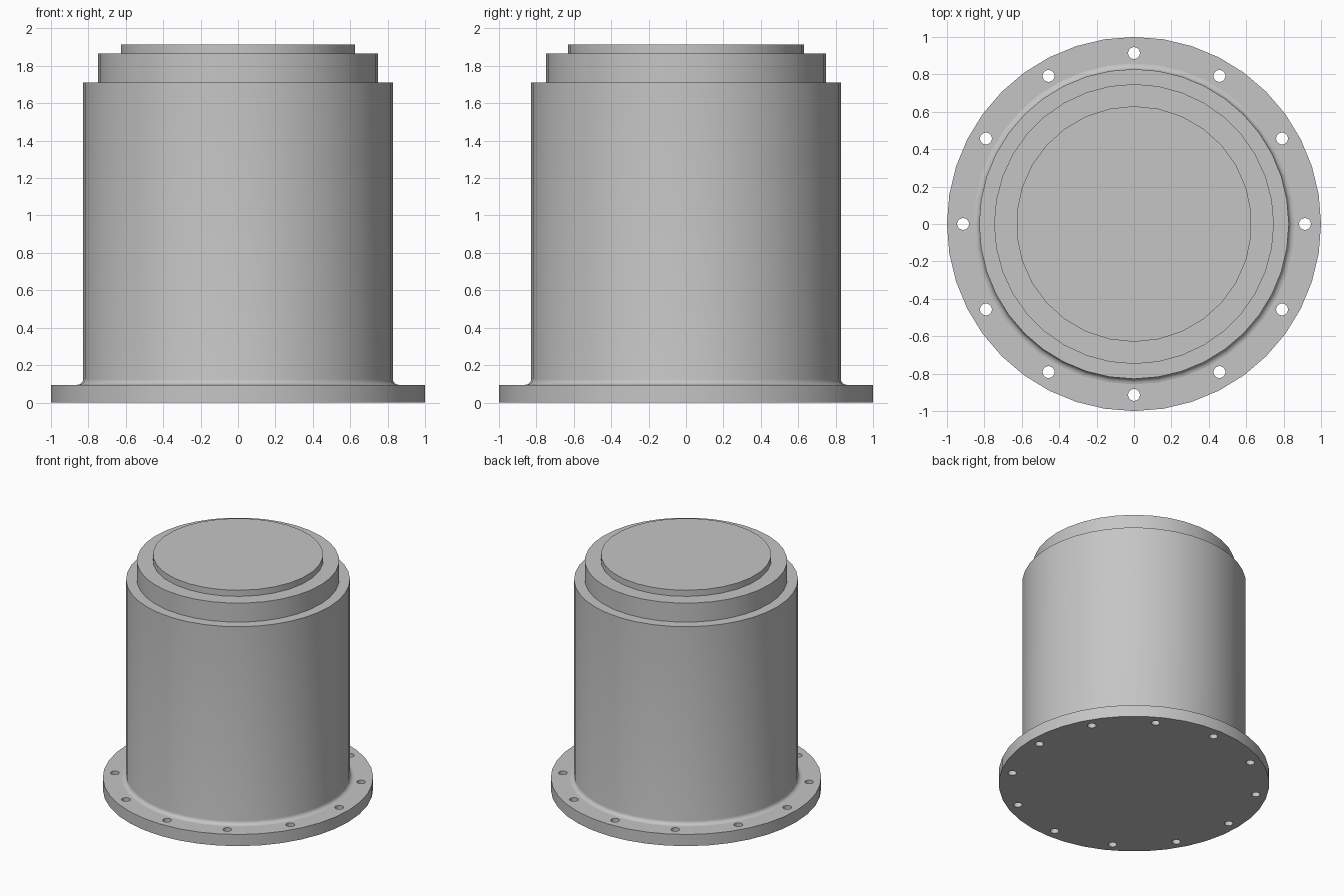
import bpy, bmesh
from math import sin, cos, pi, radians

cube = bpy.data.objects.get("Cube")
if cube:
    bpy.data.objects.remove(cube, do_unlink=True)

steel = bpy.data.materials.new("grey_steel")
steel.use_nodes = True
steel.diffuse_color = (0.56, 0.56, 0.56, 1)
steel.node_tree.nodes["Principled BSDF"].inputs["Base Color"].default_value = steel.diffuse_color


def lathe(name, profile, sides, start=0.0):
    """Turn a bottom-to-top (radius, z) profile into a capped solid."""
    bm = bmesh.new()
    rings = []
    for r, z in profile:
        angles = [start + 2 * pi * i / sides for i in range(sides)]
        rings.append([bm.verts.new((r * cos(a), r * sin(a), z)) for a in angles])
    for low, high in zip(rings, rings[1:]):
        for i in range(sides):
            j = (i + 1) % sides
            bm.faces.new((low[i], low[j], high[j], high[i]))
    bm.faces.new(rings[0][::-1])
    bm.faces.new(rings[-1])
    mesh = bpy.data.meshes.new(name)
    bm.to_mesh(mesh)
    bm.free()
    mesh.materials.append(steel)
    obj = bpy.data.objects.new(name, mesh)
    bpy.context.collection.objects.link(obj)
    return obj


def smooth(obj):
    bpy.ops.object.select_all(action="DESELECT")
    obj.select_set(True)
    bpy.context.view_layer.objects.active = obj
    bpy.ops.object.shade_smooth_by_angle(angle=radians(32))


# Dimensions
flange_top, body_top, cap_top, lid_top = 0.095, 1.71, 1.865, 1.915
body_radius, fillet = 0.828, 0.03

# Base flange
flange = lathe("base_flange", [(1, 0), (1, flange_top)], 40)

# Bolt holes cut through the flange
bm = bmesh.new()
for i in range(12):
    a = i * pi / 6
    hole = bmesh.ops.create_cone(bm, cap_ends=True, segments=16,
                                 radius1=0.032, radius2=0.032, depth=0.4)
    bmesh.ops.translate(bm, verts=hole["verts"],
                        vec=(0.914 * cos(a), 0.914 * sin(a), 0.05))
cut_mesh = bpy.data.meshes.new("bolt_hole_cutter")
bm.to_mesh(cut_mesh)
bm.free()
cutter = bpy.data.objects.new("bolt_hole_cutter", cut_mesh)
bpy.context.collection.objects.link(cutter)

cut = flange.modifiers.new("bolt_holes", "BOOLEAN")
cut.operation = "DIFFERENCE"
cut.solver = "EXACT"
cut.object = cutter
bpy.context.view_layer.objects.active = flange
bpy.ops.object.modifier_apply(modifier=cut.name)
bpy.data.objects.remove(cutter, do_unlink=True)

# Main body with a concave fillet where it meets the flange
curve = [(body_radius + fillet * (1 - sin(t * pi / 8)),
          flange_top + fillet * (1 - cos(t * pi / 8))) for t in range(5)]
body = lathe("main_body", curve + [(body_radius, body_top)], 40)

# Stepped top
cap = lathe("upper_cap", [(0.748, body_top), (0.748, cap_top)], 36)
lid = lathe("top_lid", [(0.63, cap_top), (0.63, lid_top)], 30, pi / 2)

for part in (flange, body, cap, lid):
    smooth(part)
